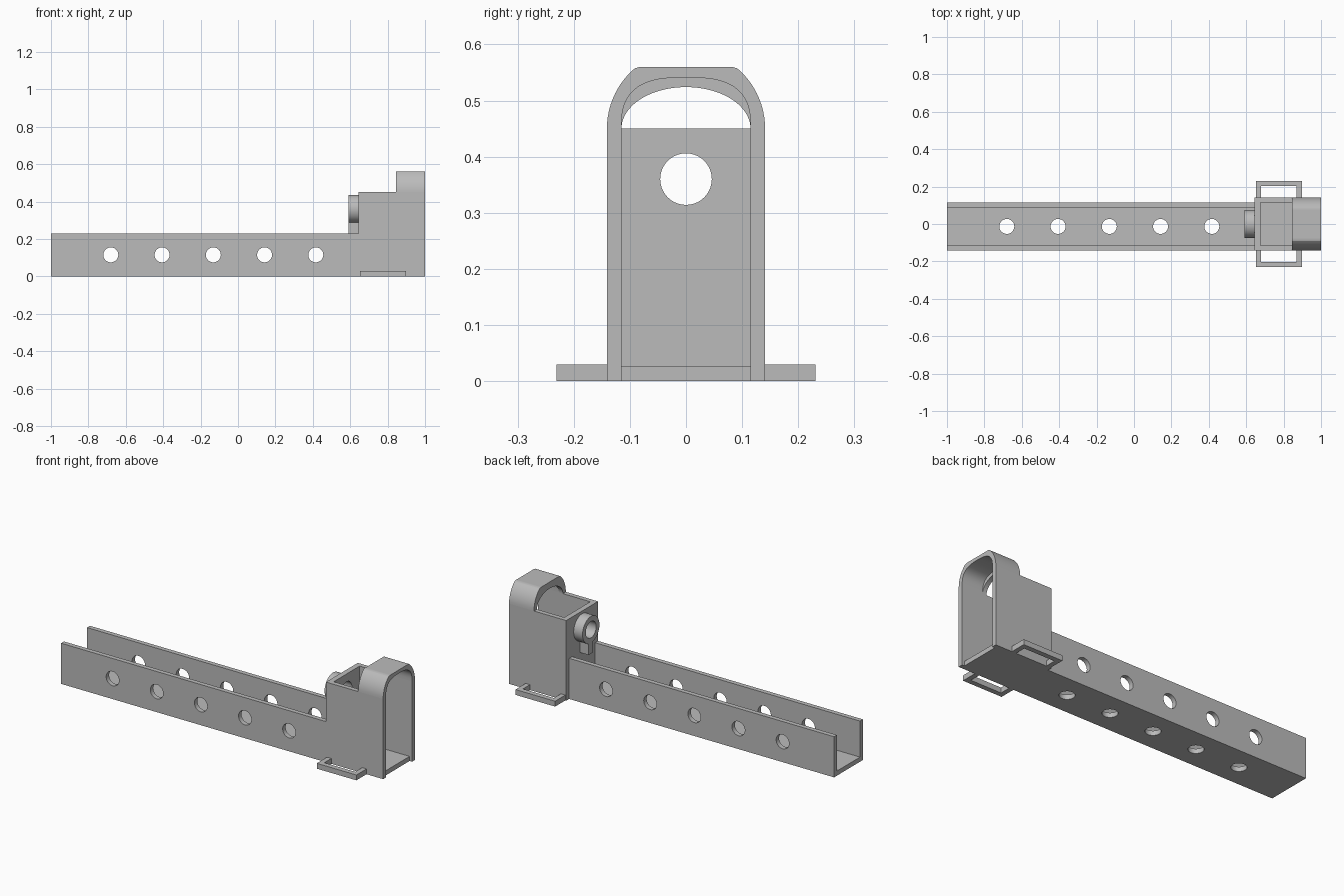
import bpy, bmesh, math
from mathutils import Matrix, Vector

cube = bpy.data.objects.get("Cube")
if cube:
    bpy.data.objects.remove(cube, do_unlink=True)

GREY = 0.5
mat = bpy.data.materials.new("plain_grey")
mat.use_nodes = True
mat.diffuse_color = (GREY, GREY, GREY, 1)
for node in mat.node_tree.nodes:
    if node.type == 'BSDF_PRINCIPLED':
        node.inputs["Base Color"].default_value = (GREY, GREY, GREY, 1)


def make(name, bm):
    bmesh.ops.recalc_face_normals(bm, faces=bm.faces[:])
    mesh = bpy.data.meshes.new(name)
    bm.to_mesh(mesh)
    bm.free()
    mesh.materials.append(mat)
    ob = bpy.data.objects.new(name, mesh)
    bpy.context.collection.objects.link(ob)
    return ob


def box(name, lo, hi):
    lo, hi = Vector(lo), Vector(hi)
    bm = bmesh.new()
    bmesh.ops.create_cube(bm, size=1, matrix=Matrix.Translation((lo + hi) / 2)
                          @ Matrix.Diagonal((hi - lo).to_4d()))
    return make(name, bm)


def cylinder(name, centre, radius, length, axis):
    rot = {'X': Matrix.Rotation(math.pi / 2, 4, 'Y'),
           'Y': Matrix.Rotation(math.pi / 2, 4, 'X'), 'Z': Matrix()}[axis]
    bm = bmesh.new()
    bmesh.ops.create_cone(bm, cap_ends=True, segments=40, radius1=radius, radius2=radius,
                          depth=length, matrix=Matrix.Translation(centre) @ rot)
    return make(name, bm)


def extrude_x(name, profile, x0, x1):
    """Extrude a closed (y, z) outline along x."""
    bm = bmesh.new()
    face = bm.faces.new([bm.verts.new((x0, y, z)) for y, z in profile])
    out = bmesh.ops.extrude_face_region(bm, geom=[face])
    moved = [g for g in out["geom"] if isinstance(g, bmesh.types.BMVert)]
    bmesh.ops.translate(bm, verts=moved, vec=(x1 - x0, 0, 0))
    return make(name, bm)


def activate(ob):
    bpy.ops.object.select_all(action='DESELECT')
    ob.select_set(True)
    bpy.context.view_layer.objects.active = ob


def cut(ob, cutters):
    activate(ob)
    for c in cutters:
        mod = ob.modifiers.new("cut", 'BOOLEAN')
        mod.operation, mod.solver, mod.object = 'DIFFERENCE', 'EXACT', c
        bpy.ops.object.modifier_apply(modifier=mod.name)
        bpy.data.objects.remove(c, do_unlink=True)


def arch(a, b, base, power=2.0, top=9.0, steps=40):
    """Half superellipse from +y to -y, optionally cut flat at the top."""
    pts = []
    for i in range(steps + 1):
        t = math.pi * i / steps
        c, s = math.cos(t), max(math.sin(t), 0)
        y = math.copysign(a * abs(c) ** (2 / power), c)
        pts.append((y, min(base + b * s ** (2 / power), top)))
    return pts


# Main dimensions
JOIN, WALL, BASE_T = 0.645, 0.026, 0.026
HALF, INNER, BOX_TOP = 0.141, 0.115, 0.45
RAIL_L, RAIL_R, RAIL_TOP = 0.115, -0.141, 0.228
MID = (RAIL_L + RAIL_R) / 2

# Long open channel with round holes through both walls and the floor
channel = extrude_x("channel", [
    (RAIL_R, 0), (RAIL_L, 0), (RAIL_L, RAIL_TOP), (RAIL_L - WALL, RAIL_TOP),
    (RAIL_L - WALL, BASE_T), (RAIL_R + WALL, BASE_T),
    (RAIL_R + WALL, RAIL_TOP), (RAIL_R, RAIL_TOP)], -1, JOIN)
cutters = []
for i in range(5):
    x = -0.68 + 0.274 * i
    cutters.append(cylinder("side_cutter", (x, MID, 0.115), 0.04, 0.5, 'Y'))
    cutters.append(cylinder("floor_cutter", (x, MID, 0), 0.04, 0.12, 'Z'))
cut(channel, cutters)

# Tall housing, open at the top and at the end
housing = box("housing", (JOIN, -HALF, 0), (1, HALF, BOX_TOP))
cut(housing, [
    box("pocket_cutter", (JOIN + 0.03, -INNER, BASE_T), (1.1, INNER, 0.6)),
    box("floor_end_cutter", (0.985, -INNER, -0.1), (1.1, INNER, 0.1)),
    cylinder("port_cutter", (JOIN, 0, 0.36), 0.046, 0.2, 'X')])

# Arched hood with a flat top, and a lower lip at its inner edge
outer = arch(HALF, HALF, BOX_TOP, top=0.56)
hood = extrude_x("hood", outer + arch(INNER, 0.091, BOX_TOP, 2.8)[::-1], 0.87, 1)
lip = extrude_x("hood_lip", outer + arch(INNER, 0.074, BOX_TOP)[::-1], 0.845, 0.87)

# Round port collar and the tab below it
collar = cylinder("port_collar", (0.6175, 0, 0.36), 0.075, 0.055, 'X')
cut(collar, [cylinder("collar_cutter", (0.6175, 0, 0.36), 0.046, 0.2, 'X')])
box("collar_tab", (0.59, -0.02, 0.225), (JOIN, 0.02, 0.295))

# Strap loops at both sides of the base
for side, sign in (("left", 1), ("right", -1)):
    def loop_bar(part, x0, x1, y0, y1):
        ys = sorted((sign * y0, sign * y1))
        box(f"{side}_loop_{part}", (x0, ys[0], 0), (x1, ys[1], 0.03))
    loop_bar("outer_bar", 0.651, 0.897, 0.203, 0.231)
    loop_bar("inner_arm", 0.651, 0.678, HALF, 0.203)
    loop_bar("end_arm", 0.87, 0.897, HALF, 0.203)

# Smooth the curved parts and keep the edges sharp
for ob in (channel, housing, hood, lip, collar):
    activate(ob)
    bpy.ops.object.shade_smooth_by_angle(angle=math.radians(25))
